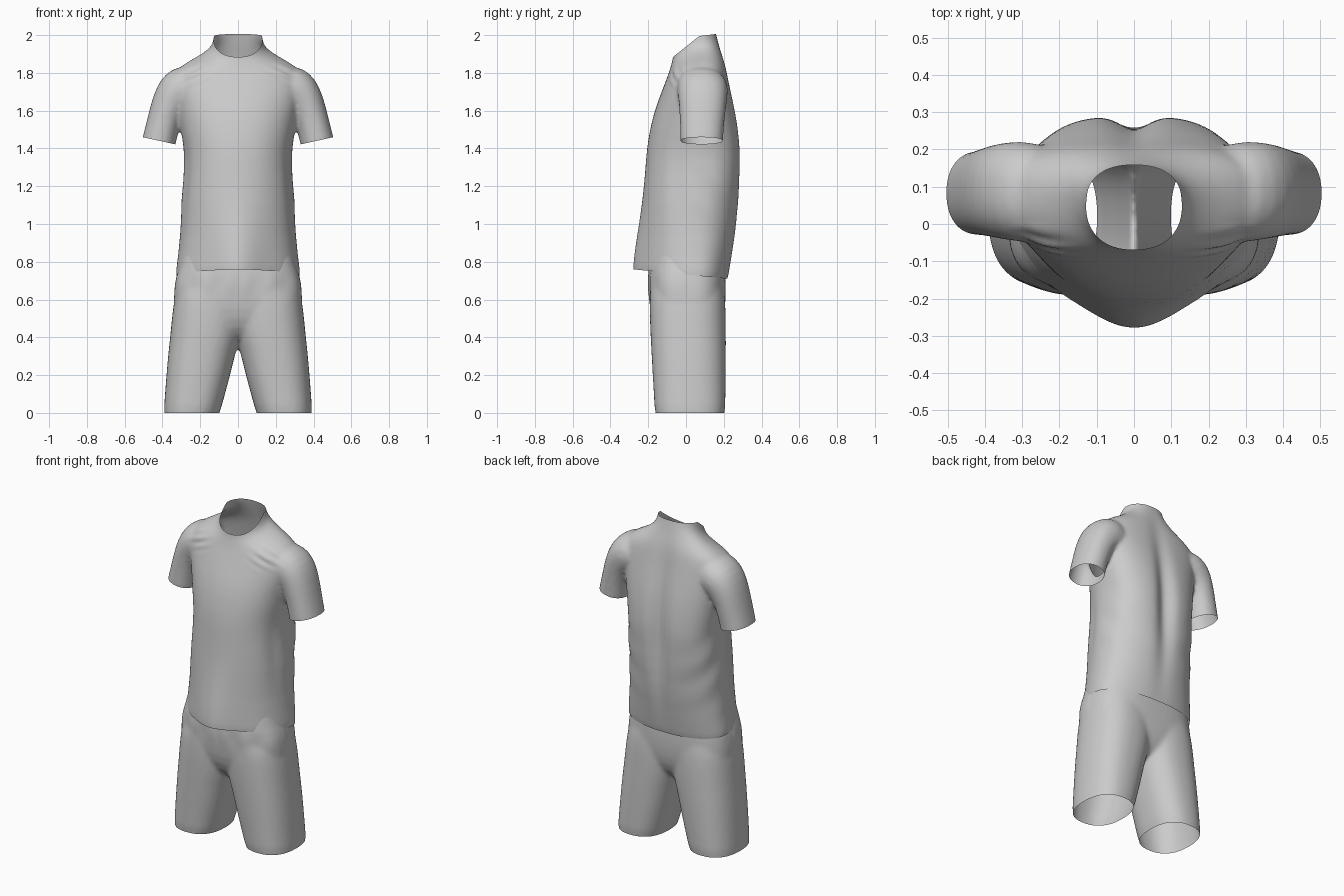
import bpy, bmesh
from math import cos, sin, pi, exp
from mathutils import Vector

cube = bpy.data.objects.get("Cube")
if cube:
    bpy.data.objects.remove(cube, do_unlink=True)

SEGMENTS = 32
VOXEL = 0.011

fabric = bpy.data.materials.new("light_grey_fabric")
fabric.use_nodes = True
grey = (0.6, 0.6, 0.6, 1)
fabric.diffuse_color = grey
fabric.node_tree.nodes["Principled BSDF"].inputs["Base Color"].default_value = grey


def ring(a, b, front, back, tilt=0, power=2.2, back_power=2.2, side_y=None):
    """Closed loop between side points a and b (x, z), reaching from front to back in y."""
    mid = (front + back) / 2 if side_y is None else side_y
    loop = []
    for i in range(SEGMENTS):
        t = 2 * pi * i / SEGMENTS
        c, s = cos(t), sin(t)
        n = back_power if s > 0 else power
        u = abs(c) ** (2 / n) * (1 if c > 0 else -1)
        v = abs(s) ** (2 / n) * (1 if s > 0 else -1)
        y = mid + v * ((back - mid) if v > 0 else (mid - front))
        x = (a[0] + b[0]) / 2 + u * (b[0] - a[0]) / 2
        z = (a[1] + b[1]) / 2 + u * (b[1] - a[1]) / 2 + v * tilt / 2
        loop.append(Vector((x, y, z)))
    return loop


def tube(bm, loops, mirror=False):
    """Capped loft through the loops, optionally on both sides."""
    for side in ((1, -1) if mirror else (1,)):
        rows = [[bm.verts.new((p.x * side, p.y, p.z)) for p in loop] for loop in loops]
        faces = [bm.faces.new(rows[0]), bm.faces.new(rows[-1])]
        for lo, hi in zip(rows, rows[1:]):
            for i in range(SEGMENTS):
                j = (i + 1) % SEGMENTS
                faces.append(bm.faces.new((lo[i], lo[j], hi[j], hi[i])))
        bmesh.ops.recalc_face_normals(bm, faces=faces)


def trim(bm, point, outward, inside=lambda c: True):
    """Cut the cloth open along a plane, within the chosen region."""
    faces = [f for f in bm.faces if inside(f.calc_center_median())]
    geom = set(faces)
    for f in faces:
        geom.update(f.verts)
        geom.update(f.edges)
    bmesh.ops.bisect_plane(bm, geom=list(geom), plane_co=point,
                           plane_no=Vector(outward).normalized(), clear_outer=True)


def garment(name, bm, folds, cuts):
    """Fuse the lofts into one smooth skin, add folds, then open the ends."""
    mesh = bpy.data.meshes.new(name)
    bm.to_mesh(mesh)
    bm.free()
    ob = bpy.data.objects.new(name, mesh)
    bpy.context.collection.objects.link(ob)
    ob.modifiers.new("round", "SUBSURF").levels = 1
    fuse = ob.modifiers.new("fuse", "REMESH")
    fuse.mode, fuse.voxel_size = "VOXEL", VOXEL
    soft = ob.modifiers.new("soften", "SMOOTH")
    soft.factor, soft.iterations = 0.5, 10
    bpy.context.view_layer.update()
    ev = ob.evaluated_get(bpy.context.evaluated_depsgraph_get())
    skin = bpy.data.meshes.new_from_object(ev)
    ob.modifiers.clear()
    ob.data = skin
    skin.name = name
    bm = bmesh.new()
    bm.from_mesh(skin)
    bm.normal_update()
    moves = [(v, v.normal * folds(v.co)) for v in bm.verts]
    for v, move in moves:
        v.co += move
    for cut in cuts:
        trim(bm, *cut)
    loose = [v for v in bm.verts if not v.link_faces]
    bmesh.ops.delete(bm, geom=loose, context="VERTS")
    for f in bm.faces:
        f.smooth = True
    bm.to_mesh(skin)
    bm.free()
    skin.materials.clear()
    skin.materials.append(fabric)


def bump(value, centre, width):
    return exp(-((value - centre) / width) ** 2)


# Shirt body: height, half width, front, back, tilt
body = [
    (0.62, 0.345, -0.235, 0.20, -0.05), (0.735, 0.332, -0.232, 0.225, -0.05),
    (0.95, 0.304, -0.224, 0.268, 0), (1.1, 0.304, -0.222, 0.286, 0),
    (1.3, 0.285, -0.214, 0.293, 0), (1.4, 0.287, -0.208, 0.292, 0),
    (1.5, 0.305, -0.192, 0.281, 0), (1.6, 0.32, -0.168, 0.264, 0),
    (1.7, 0.345, -0.13, 0.24, 0), (1.77, 0.35, -0.103, 0.225, 0),
    (1.82, 0.325, -0.09, 0.212, 0.03), (1.86, 0.26, -0.082, 0.197, 0.06),
    (1.89, 0.195, -0.077, 0.183, 0.08), (1.925, 0.146, -0.07, 0.17, 0.1),
    (1.955, 0.134, -0.068, 0.16, 0.11), (2.0, 0.128, -0.068, 0.15, 0.11),
    (2.1, 0.11, -0.065, 0.13, 0.11),
]
# Sleeve: underarm x, z, outer x, z, front, back
sleeve = [
    (0.345, 1.35, 0.525, 1.38, -0.03, 0.195), (0.33, 1.42, 0.505, 1.46, -0.03, 0.195),
    (0.315, 1.5, 0.48, 1.56, -0.032, 0.202), (0.29, 1.58, 0.45, 1.68, -0.036, 0.213),
    (0.25, 1.62, 0.412, 1.765, -0.045, 0.222), (0.2, 1.64, 0.35, 1.825, -0.05, 0.222),
    (0.13, 1.66, 0.24, 1.85, -0.04, 0.19),
]
bm = bmesh.new()
tube(bm, [ring((-w, z), (w, z), f, b, t, 2.2, 2.8 if 1.2 < z < 1.84 else 2.2, 0.06)
          for z, w, f, b, t in body])
tube(bm, [ring((xa, za), (xb, zb), f, b) for xa, za, xb, zb, f, b in sleeve], mirror=True)


def shirt_folds(p):
    side = abs(p.x)
    d = 0
    if p.y > 0.1:
        # valley down the spine
        d -= 0.036 * bump(p.x, 0, 0.055) * bump(p.z, 1.35, 0.38)
    if p.y < 0:
        # front hem hanging forward in the middle
        d += 0.05 * bump(p.x, 0, 0.12) * bump(p.z, 0.74, 0.33)
        # small puckers under the collarbone
        pucker = bump(side, 0.23, 0.07) * bump(p.z, 1.79, 0.05)
        d += 0.004 * pucker * sin(130 * (p.z + 0.45 * side))
    if side < 0.33 and p.z < 1.6:
        # slanting drape on the flanks and back
        sway = bump(p.z, 1.15, 0.22) * bump(p.y, 0.17, 0.1) * min(1, side / 0.15)
        d += 0.003 * sway * sin(28 * (p.z + 0.9 * p.y))
        # hollow beside the front panel
        d -= 0.008 * bump(p.y, -0.04, 0.05) * bump(p.z, 1.2, 0.22) * (side > 0.15)
    return d


def on_sleeve(sign):
    return lambda c: c.x * sign > 0.313 and 1.25 < c.z < 1.52


# Hem, steep front of the neckline, flatter back of the neckline, cuffs
shirt_cuts = [((0, -0.28, 0.76), (0, -0.1, -1)),
              ((0, -0.068, 1.885), (0, -0.8, 1)),
              ((0, 0.11, 2.0), (0, -0.12, 1))]
for s in (1, -1):
    shirt_cuts.append(((0.415 * s, 0, 1.44), (0.22 * s, 0, -1), on_sleeve(s)))
garment("shirt", bm, shirt_folds, shirt_cuts)

# Shorts seat: height, half width, front, back
seat = [
    (0.37, 0.09, -0.09, 0.11), (0.45, 0.29, -0.165, 0.185), (0.55, 0.347, -0.193, 0.208),
    (0.65, 0.338, -0.2, 0.213), (0.74, 0.325, -0.202, 0.21),
    (0.82, 0.295, -0.19, 0.205), (0.98, 0.28, -0.175, 0.2),
]
# Shorts leg: height, inner x, outer x, front, back
leg = [
    (-0.08, 0.115, 0.4, -0.162, 0.205), (0.03, 0.088, 0.392, -0.167, 0.209),
    (0.2, 0.04, 0.38, -0.177, 0.211), (0.33, 0.01, 0.368, -0.184, 0.212),
    (0.42, -0.02, 0.358, -0.189, 0.212), (0.55, -0.04, 0.346, -0.194, 0.211),
    (0.65, -0.05, 0.33, -0.191, 0.204), (0.76, -0.05, 0.29, -0.17, 0.18),
    (0.85, -0.04, 0.22, -0.12, 0.14),
]
bm = bmesh.new()
tube(bm, [ring((-w, z), (w, z), f, b, power=2.8, back_power=2.8) for z, w, f, b in seat])
tube(bm, [ring((xa, z), (xb, z), f, b, power=2.4, back_power=2.4)
          for z, xa, xb, f, b in leg], mirror=True)


def shorts_folds(p):
    # gathers falling from the waistband
    return 0.003 * bump(p.z, 0.68, 0.06) * sin(45 * abs(p.x)) * (p.y < 0)


garment("shorts", bm, shorts_folds,
        [((0, 0, 0), (0, 0, -1)), ((0, 0, 0.88), (0, 0, 1))])
